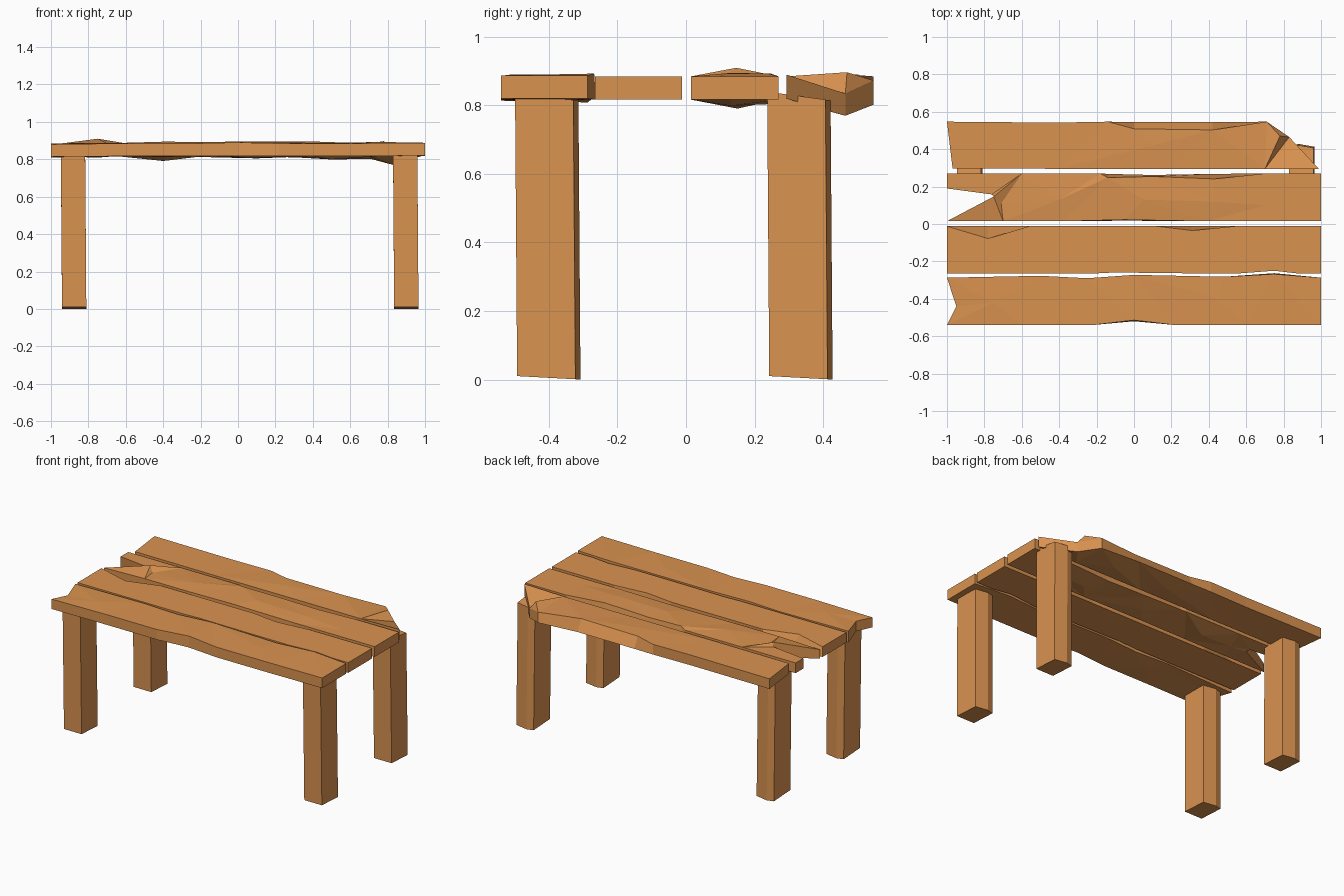
import bpy, bmesh
from mathutils import Vector
from mathutils.geometry import delaunay_2d_cdt

if "Cube" in bpy.data.objects:
    bpy.data.objects.remove(bpy.data.objects["Cube"])

wood = bpy.data.materials.new("wood")
wood.diffuse_color = (0.70, 0.29, 0.08, 1)
wood.use_nodes = True
wood.node_tree.nodes["Principled BSDF"].inputs["Base Color"].default_value = wood.diffuse_color
BOTTOM, TOP = 0.817, 0.885


def finish(name, bm):
    bmesh.ops.recalc_face_normals(bm, faces=bm.faces)
    me = bpy.data.meshes.new(name)
    bm.to_mesh(me)
    bm.free()
    me.materials.append(wood)
    bpy.context.collection.objects.link(bpy.data.objects.new(name, me))


def cap(bm, rim, bumps):
    """Close a rim with triangles that pass through interior bump points."""
    vs = rim + [bm.verts.new(b) for b in bumps]
    n = len(rim)
    edges = [(i, (i + 1) % n) for i in range(n)]
    _, _, faces, orig, _, _ = delaunay_2d_cdt(
        [Vector((v.co.x, v.co.y)) for v in vs], edges, [], 1, 1e-6)
    for f in faces:
        bm.faces.new([vs[orig[i][0]] for i in f])


def plank(name, outline, top_bumps=(), low_bumps=()):
    """Outline points: x, y, top-edge y shift, top z shift, bottom z shift, bottom y shift."""
    bm = bmesh.new()
    top, low = [], []
    for p in outline:
        x, y, dy, zt, zb, by = (tuple(p) + (0,) * 6)[:6]
        top.append(bm.verts.new((x, y + dy, TOP + zt)))
        low.append(bm.verts.new((x, y + by, BOTTOM + zb)))
    for i in range(len(top)):
        j = (i + 1) % len(top)
        bm.faces.new((low[i], low[j], top[j], top[i]))
    cap(bm, top, [(x, y, TOP + z) for x, y, z in top_bumps])
    cap(bm, low, [(x, y, BOTTOM + z) for x, y, z in low_bumps])
    finish(name, bm)


# Front plank: bitten left end, shallow dent in the front edge
plank("front_plank", [
    (-1, -.54, 0, -.005, -.003), (-.6, -.54), (-.22, -.54), (0, -.522, .008, .005, 0, .002),
    (.22, -.54), (.6, -.54), (1, -.54, 0, .003, .003), (1, -.287, 0, .003, .003),
    (.75, -.268, 0, .008, 0, .005), (.48, -.282), (0, -.272, 0, .005), (-.25, -.29),
    (-.5, -.277), (-1, -.287, 0, 0, -.008), (-.95, -.44, 0, -.005, -.005)],
    [(-.75, -.42, .003), (.45, -.4, .003)], [(-.4, -.4, -.005)])

# Second plank: two chips along its back edge
plank("front_middle_plank", [
    (-1, -.265), (-.22, -.265), (-.1, -.255, -.004), (.2, -.263), (.55, -.265),
    (.75, -.25, 0, 0, 0, .008), (.88, -.265), (1, -.265), (1, -.012), (.54, -.012),
    (.31, -.012, -.023), (.12, -.012), (-.56, -.012), (-.78, -.012, -.066), (-1, -.012)])

# Third plank: split left end with a raised splinter, worn back edge
plank("back_middle_plank", [
    (-1, .015, 0, -.008, 0), (-.7, .015), (-.38, .015), (-.05, .018, .005), (.4, .015),
    (1, .015), (1, .27), (.7, .27), (.43, .268, -.027, .008, -.012),
    (.1, .262, -.008, .005), (-.14, .268, -.02, .008), (-.18, .27), (-.6, .27), (-1, .27),
    (-1, .19), (-.76, .158, 0, 0, -.005, .015), (-.75, .147, 0, .025, -.008)],
    [(-.71, .11, 0), (-.4, .13, .009), (.05, .13, .01), (.43, .12, .009), (.7, .1, 0)],
    [(-.65, .12, 0), (-.4, .15, -.026), (.05, .13, -.01), (.5, .13, -.018), (.75, .13, 0)])

# Back plank: slanted left end, dropped and broken right corner
plank("back_plank", [
    (-.97, .298), (-.4, .295), (.2, .295), (.7, .295), (.99, .293, 0, .005, .003),
    (.83, .465, 0, -.05, -.047), (.71, .547, 0, -.012, -.015), (.42, .545, -.042, .005),
    (0, .545, -.036, .003), (-.14, .547), (-.42, .542), (-1, .547)],
    [(.1, .42, .006), (.78, .47, .012)], [(.1, .42, -.012), (.5, .42, -.018)])

# Four slightly leaning legs with a creased back face
section = [(-.065, -.085), (.065, -.085), (.065, .085), (-.02, .1), (-.065, .088)]
for side, cx in (("left", -.882), ("right", .894)):
    for depth, cy, hi in (("front", -.414, .83), ("back", .322, .84)):
        bm = bmesh.new()
        low, top = [], []
        for x, y in section:
            slope = (y + .085) / .185
            low.append(bm.verts.new((cx + x + .006, cy + y + .006, .01 - .01 * slope)))
            top.append(bm.verts.new((cx + x, cy + y, hi + (.815 - hi) * slope)))
        bm.faces.new(low)
        bm.faces.new(top)
        for i in range(5):
            j = (i + 1) % 5
            bm.faces.new((low[i], low[j], top[j], top[i]))
        finish(f"{depth}_{side}_leg", bm)
